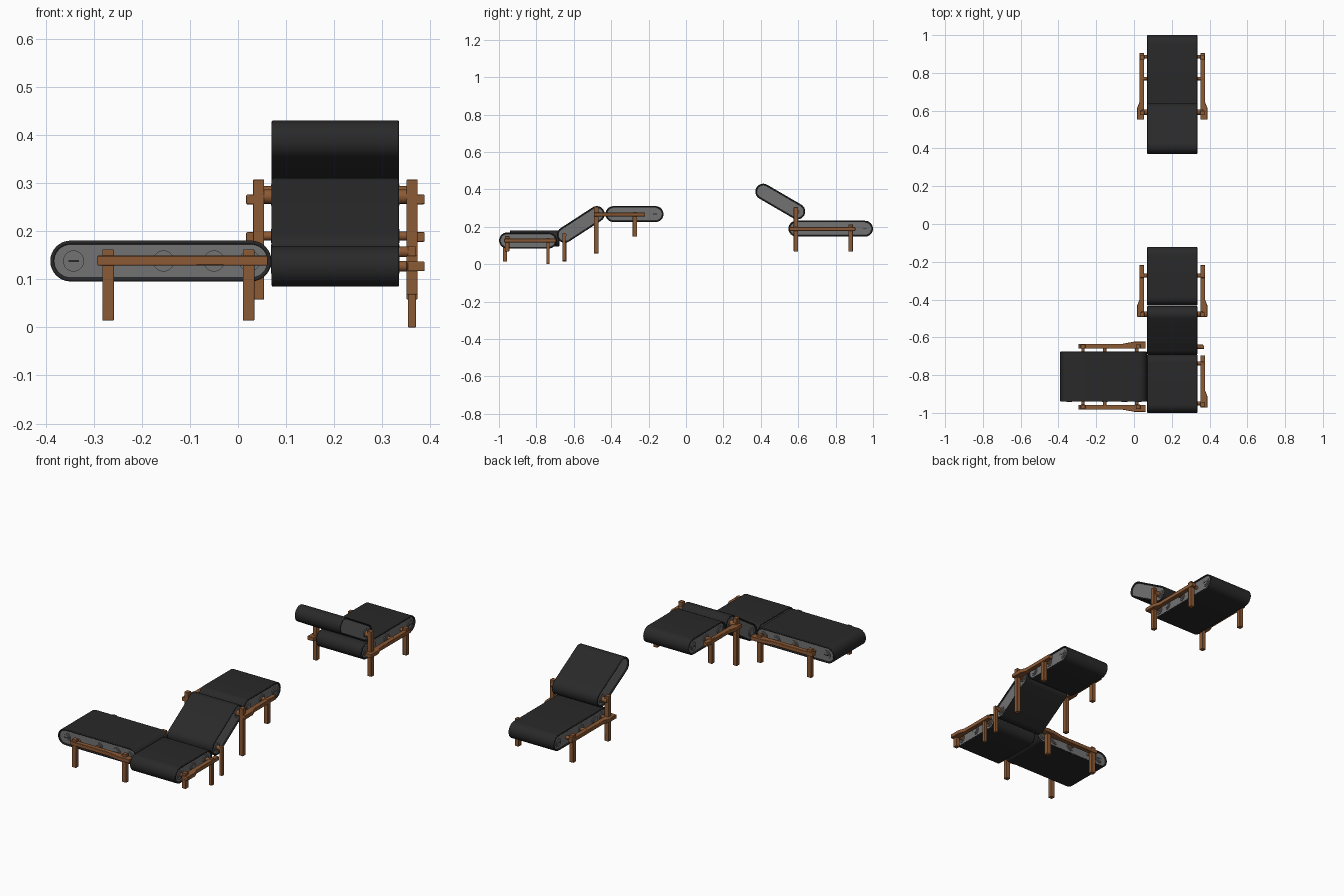
import bpy, bmesh, math
from mathutils import Vector, Matrix

if "Cube" in bpy.data.objects:
    bpy.data.objects.remove(bpy.data.objects["Cube"])

def material(name, col):
    m = bpy.data.materials.new(name)
    m.diffuse_color = (*col, 1)
    m.use_nodes = True
    m.node_tree.nodes["Principled BSDF"].inputs["Base Color"].default_value = m.diffuse_color
    return m

BELT = material("belt_black", (0.022, 0.022, 0.022))
STEEL = material("steel_grey", (0.17, 0.17, 0.17))
WOOD = material("wood_brown", (0.26, 0.10, 0.035))
R, HALF = 0.0425, 0.1325          # belt end radius, half width
Z = Vector((0, 0, 1))

def finish(name, bm, mat, bevel=0.0):
    bmesh.ops.recalc_face_normals(bm, faces=bm.faces)
    me = bpy.data.meshes.new(name)
    bm.to_mesh(me)
    bm.free()
    me.materials.append(mat)
    ob = bpy.data.objects.new(name, me)
    bpy.context.collection.objects.link(ob)
    if bevel:
        b = ob.modifiers.new("bevel", 'BEVEL')
        b.width, b.segments, b.limit_method, b.angle_limit = bevel, 2, 'ANGLE', math.radians(50)
    bpy.ops.object.select_all(action='DESELECT')
    ob.select_set(True)
    bpy.context.view_layer.objects.active = ob
    bpy.ops.object.shade_smooth_by_angle(angle=math.radians(35))
    return ob

def prism(name, pts, d0, d1, o, a, b, c, mat, bevel=0.0, inner=None):
    """Extrude outline pts (in axes a, b) along c; inner makes it a hollow band."""
    bm = bmesh.new()
    def loop(ps, d):
        return [bm.verts.new(o + a * p + b * q + c * d) for p, q in ps]
    def bridge(l, m):
        for i in range(len(l)):
            j = (i + 1) % len(l)
            bm.faces.new((l[i], l[j], m[j], m[i]))
    l0, l1 = loop(pts, d0), loop(pts, d1)
    bridge(l0, l1)
    if inner:
        i0, i1 = loop(inner, d0), loop(inner, d1)
        bridge(i0, i1)
        bridge(l0, i0)
        bridge(l1, i1)
    else:
        bm.faces.new(l0)
        bm.faces.new(l1)
    return finish(name, bm, mat, bevel)

def circle(r, n=24):
    return [(r * math.cos(2 * math.pi * i / n), r * math.sin(2 * math.pi * i / n)) for i in range(n)]

def rect(p, q):
    return [(-p, -q), (p, -q), (p, q), (-p, q)]

def stadium(length, r, n=16):
    pts = []
    for cx, start in ((length, -math.pi / 2), (0, math.pi / 2)):
        pts += [(cx + r * math.cos(start + math.pi * i / n),
                 r * math.sin(start + math.pi * i / n)) for i in range(n + 1)]
    return pts

def belt(name, p0, p1, w, rollers=(), slots=()):
    """Belt loop between two end centres, with side plates and roller ends."""
    p0, p1 = Vector(p0), Vector(p1)
    u = (p1 - p0).normalized()
    v = w.cross(u)
    length = (p1 - p0).length
    prism(name + "_belt", stadium(length, R), -HALF, HALF, p0, u, v, w, BELT, 0.003,
          stadium(length, R - 0.008))
    prism(name + "_frame", stadium(length, R - 0.0075), -HALF + 0.006, HALF - 0.006, p0, u, v, w, STEEL)
    for i, s in enumerate(rollers):
        o = p0 + u * s
        prism(f"{name}_roller_{i}", circle(0.022), -HALF + 0.002, HALF - 0.002, o, u, v, w, STEEL)
        prism(f"{name}_hub_{i}", circle(0.015), -HALF - 0.001, HALF + 0.001, o, u, v, w, STEEL)
        if s in slots:
            prism(f"{name}_slot_{i}", rect(0.011, 0.002), -HALF - 0.002, HALF + 0.002, o, u, v, w, BELT)

def pin(name, o, out, r=0.011, reach=0.03):
    prism(name, circle(r, 16), HALF - 0.01, HALF + reach, o, out.cross(Z), Z, out, WOOD)

def leg(name, o, out, z0, z1, t=0.012):
    """Post standing beside a belt; o gives the belt mid line."""
    base = Vector((o.x, o.y, 0)) + out * (HALF + 0.027)
    prism(name, rect(t, t * 0.95), z0, z1, base, out.cross(Z), out, Z, WOOD, 0.002)

def rail(name, o, along, out, s_wide, s_mid, s_thin, s_end):
    """Side rail, thicker outward at the s_wide end."""
    i, t, k = HALF + 0.017, HALF + 0.041, HALF + 0.053
    pts = [(s_wide, i), (s_end, i), (s_end, t), (s_thin, t), (s_mid, k), (s_wide, k)]
    prism(name, pts, -0.010, 0.010, o, along, out, Z, WOOD, 0.002)

X, Y = Vector((1, 0, 0)), Vector((0, 1, 0))
CX, AY = 0.2025, -0.8085

# belts
belt("side_conveyor", (-0.348, AY, 0.138), (0.027, AY, 0.138), Y,
     (0.006, 0.193, 0.298, 0.372), (0.006,))
belt("corner_conveyor", (CX, -0.957, 0.127), (CX, -0.733, 0.127), X, (0.0, 0.11, 0.219), (0.219,))
belt("rising_conveyor", (CX, -0.648, 0.157), (CX, -0.477, 0.268), X, (0.0, 0.206))
belt("upper_conveyor", (CX, -0.388, 0.268), (CX, -0.163, 0.268), X, (0.0, 0.115, 0.222), (0.222,))
belt("rear_conveyor", (CX, 0.590, 0.190), (CX, 0.957, 0.190), X, (0.0, 0.062, 0.175, 0.367), (0.367,))
belt("rear_ramp", (CX, 0.595, 0.282), (CX, 0.413, 0.388), X, (0.0,))

# side conveyor supports, front and back
for tag, out in (("front", -Y), ("back", Y)):
    mid = Vector((0, AY, 0.139))
    rail(f"side_rail_{tag}", mid, X, out, 0.062, 0.0, -0.065, -0.293)
    for i, x in enumerate((-0.27, 0.022)):
        leg(f"side_leg_{tag}_{i}", Vector((x, AY, 0)), out, 0.014, 0.162)
    for i, x in enumerate((-0.27, -0.155, 0.015)):
        pin(f"side_pin_{tag}_{i}", Vector((x, AY, 0.138)), out, 0.009)

# corner conveyor and ramp foot supports, right side only
rail("corner_rail", Vector((CX, 0, 0.127)), Y, X, -0.972, -0.91, -0.88, -0.695)
leg("corner_leg_front", Vector((CX, -0.957, 0)), X, 0.068, 0.15)
leg("corner_leg_back", Vector((CX, -0.738, 0)), X, 0.0, 0.14, 0.009)
for i, y in enumerate((-0.95, -0.738)):
    pin(f"corner_pin_{i}", Vector((CX, y, 0.127)), X)
leg("ramp_foot_leg", Vector((CX, -0.652, 0)), X, 0.018, 0.168, 0.009)
pin("ramp_foot_pin", Vector((CX, -0.650, 0.157)), X)

# upper and rear conveyor supports, both sides
for tag, out in (("left", -X), ("right", X)):
    rail(f"upper_rail_{tag}", Vector((CX, 0, 0.266)), Y, out, -0.492, -0.43, -0.40, -0.218)
    leg(f"upper_post_{tag}", Vector((CX, -0.480, 0)), out, 0.058, 0.308)
    leg(f"upper_leg_{tag}", Vector((CX, -0.273, 0)), out, 0.148, 0.278)
    pin(f"ramp_top_pin_{tag}", Vector((CX, -0.477, 0.272)), out, 0.015)
    pin(f"upper_pin_{tag}", Vector((CX, -0.273, 0.268)), out)
    rail(f"rear_rail_{tag}", Vector((CX, 0, 0.188)), Y, out, 0.553, 0.615, 0.645, 0.905)
    leg(f"rear_post_{tag}", Vector((CX, 0.588, 0)), out, 0.068, 0.305)
    leg(f"rear_leg_{tag}", Vector((CX, 0.880, 0)), out, 0.068, 0.212)
    pin(f"rear_ramp_pin_{tag}", Vector((CX, 0.592, 0.280)), out, 0.014)
    for i, y in enumerate((0.595, 0.77, 0.885)):
        pin(f"rear_pin_{tag}_{i}", Vector((CX, y, 0.190)), out, 0.009)
